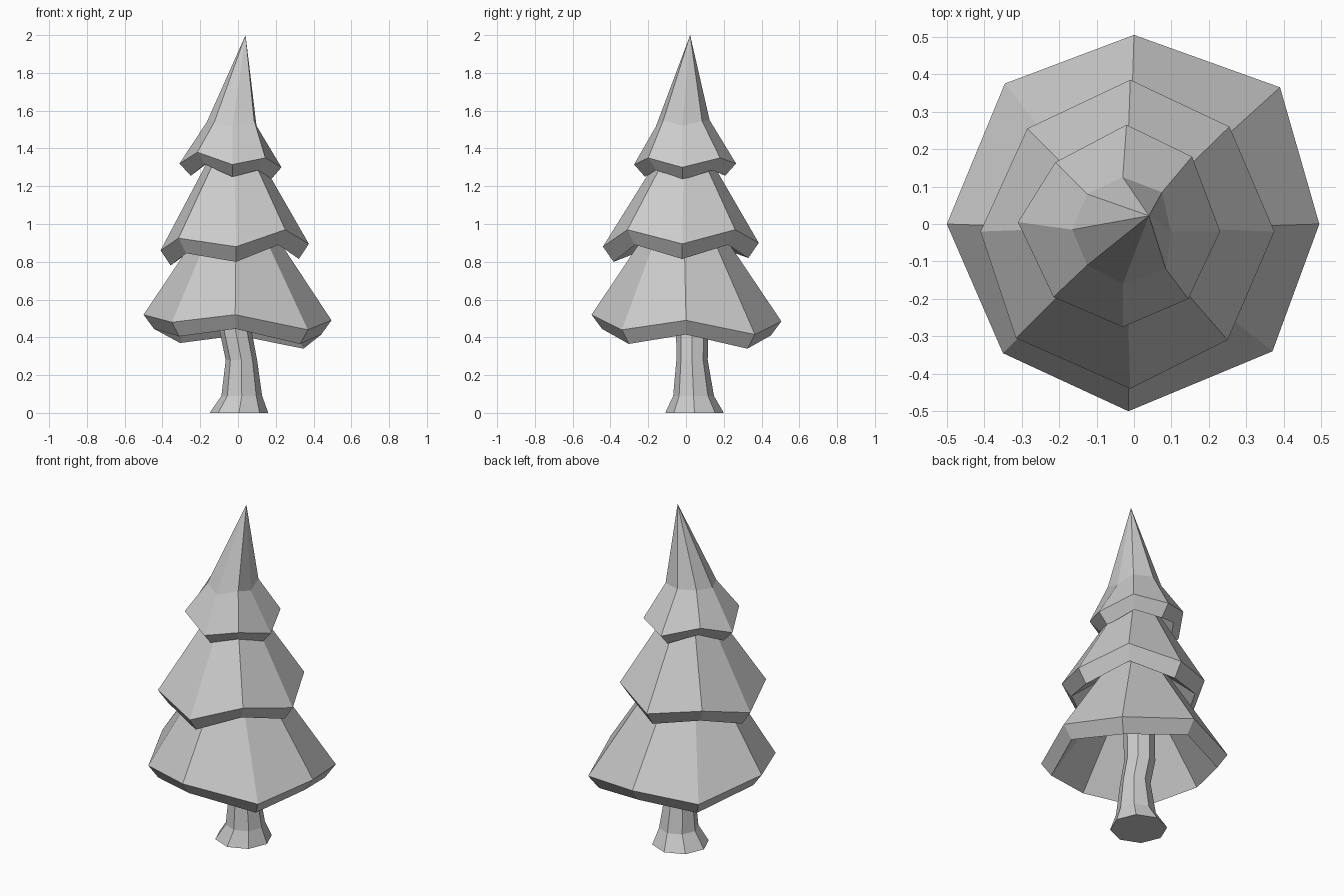
import bpy, bmesh
from math import cos, sin, pi

if "Cube" in bpy.data.objects:
    bpy.data.objects.remove(bpy.data.objects["Cube"])


def loft(name, rings, cap_start=False, cap_end=False, tip=None):
    """Skin a stack of 8-point rings, optionally capped or closed to a tip."""
    bm = bmesh.new()
    vs = [[bm.verts.new(p) for p in r] for r in rings]
    for a, b in zip(vs, vs[1:]):
        for i in range(8):
            j = (i + 1) % 8
            bm.faces.new((a[i], a[j], b[j], b[i]))
    if cap_start:
        bm.faces.new(vs[0][::-1])
    if cap_end:
        bm.faces.new(vs[-1])
    if tip:
        t = bm.verts.new(tip)
        for i in range(8):
            bm.faces.new((vs[-1][i], vs[-1][(i + 1) % 8], t))
    bmesh.ops.recalc_face_normals(bm, faces=bm.faces)
    me = bpy.data.meshes.new(name)
    bm.to_mesh(me)
    bm.free()
    ob = bpy.data.objects.new(name, me)
    bpy.context.collection.objects.link(ob)
    return ob


def circle(cx, cy, z, r, turn=0.0):
    return [(cx + r * cos(turn + i * pi / 4), cy + r * sin(turn + i * pi / 4), z)
            for i in range(8)]


def lip(ring, cx, cy, s, dz):
    """Under edge of a tier: the rim pulled in and down."""
    return [(cx + (x - cx) * s, cy + (y - cy) * s, z + dz) for x, y, z in ring]


# Zigzag rims, counter-clockwise from +x
low_rim = [(.495, 0, .49), (.39, .365, .415), (0, .505, .485), (-.345, .375, .445),
           (-.5, 0, .52), (-.35, -.345, .48), (-.015, -.5, .52), (.37, -.34, .44)]
mid_rim = [(.375, -.02, .895), (.255, .26, .97), (-.01, .385, .90), (-.285, .255, .94),
           (-.41, -.02, .86), (-.315, -.305, .925), (-.01, -.44, .88), (.25, -.31, .97)]
top_rim = [(.23, -.02, 1.30), (.155, .18, 1.35), (-.02, .265, 1.32), (-.21, .165, 1.38),
           (-.31, .005, 1.32), (-.215, -.195, 1.38), (-.03, -.275, 1.315), (.145, -.2, 1.35)]
neck = [(.098, -.02, 1.52), (.075, .085, 1.545), (-.03, .125, 1.55), (-.125, .08, 1.55),
        (-.165, -.015, 1.54), (-.125, -.11, 1.54), (-.03, -.16, 1.515), (.085, -.12, 1.55)]

# Trunk with a flared foot
loft("trunk", [circle(.005, .045, 0, .155), circle(.02, .04, .09, .108),
               circle(.018, .032, .28, .083), circle(-.012, .033, .43, .085),
               circle(-.015, .02, .88, .085)], cap_start=True, cap_end=True)

# Foliage tiers: hollow underside, lip, rim, slope
loft("lower_foliage", [circle(-.01, 0, .86, .13), lip(low_rim, 0, 0, .89, -.075),
                       low_rim, circle(-.01, -.01, .96, .195)], True, True)
loft("middle_foliage", [circle(-.01, -.01, .96, .195), lip(mid_rim, -.015, -.02, .865, -.08),
                        mid_rim, circle(-.02, -.01, 1.40, .105)], True, True)
loft("top_foliage", [circle(-.02, -.01, 1.40, .105), lip(top_rim, -.03, -.005, .785, -.065),
                     top_rim, neck], True, tip=(.04, .022, 2.0))
